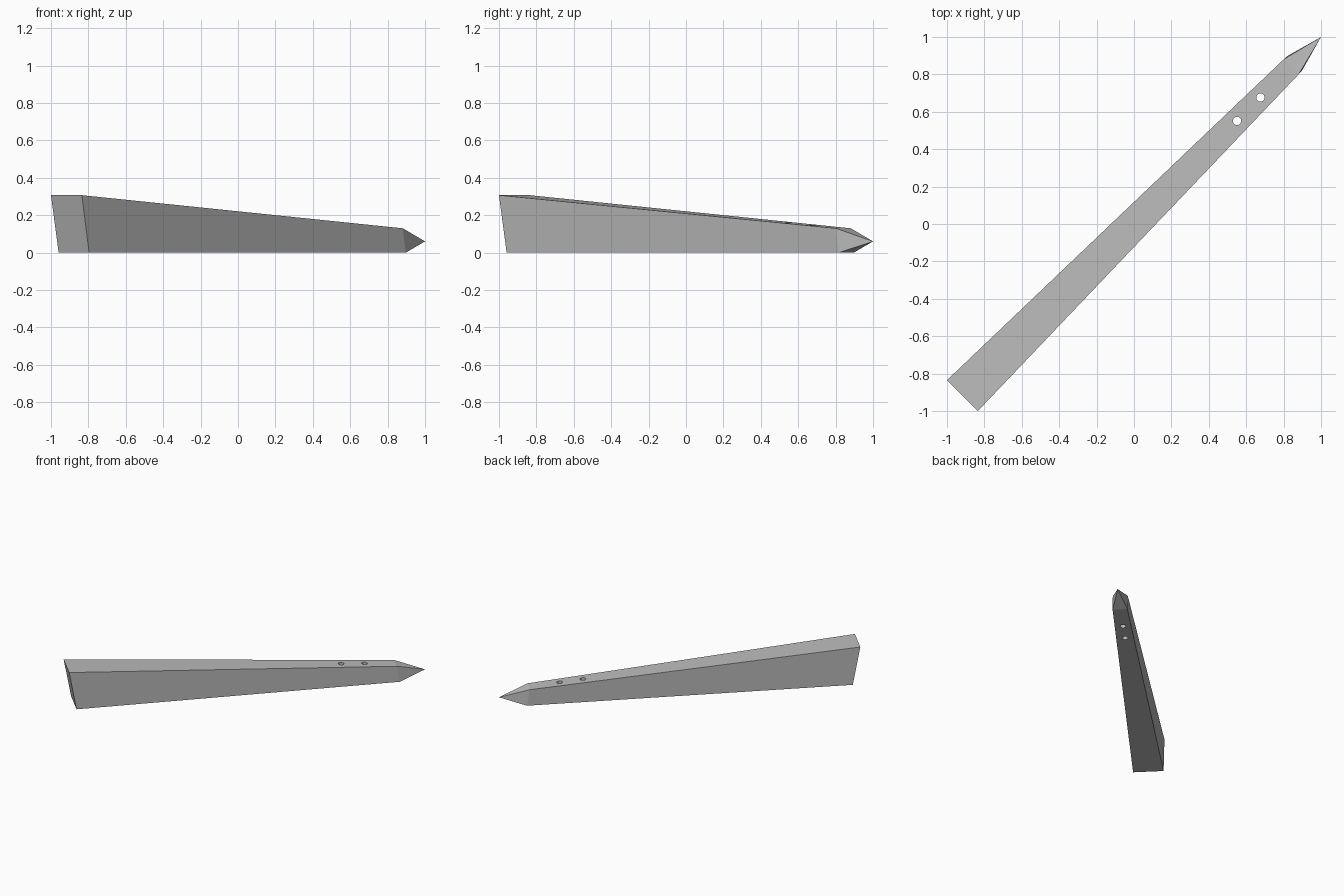
import bpy, bmesh
from math import sqrt, pi
from mathutils import Vector

default = bpy.data.objects.get("Cube")
if default:
    bpy.data.objects.remove(default)

# Plain grey material
grey = bpy.data.materials.new("stake grey")
grey.use_nodes = True
colour = (0.5, 0.5, 0.5, 1)
grey.diffuse_color = colour
grey.node_tree.nodes["Principled BSDF"].inputs["Base Color"].default_value = colour

# Side profile: distance along the diagonal, height
PROFILE = [(-0.9175, 0.307), (-0.8775, 0), (0.8575, 0), (0.841, 0.13)]


def half_width(s):
    """Taper from the wide end to the shoulder of the point."""
    return 0.0825 - (s + 0.9175) * 0.0242


def diagonal(s, side, z):
    d = side * half_width(s)
    return Vector((s + d, s - d, z))


# Tapered wedge body with a four-sided point
bm = bmesh.new()
rings = [[bm.verts.new(diagonal(s, side, z)) for s, z in PROFILE] for side in (-1, 1)]
left, right = rings
tip = bm.verts.new((1, 1, 0.06))
bm.faces.new(left)
bm.faces.new(right)
for i in range(3):
    bm.faces.new((left[i], left[i + 1], right[i + 1], right[i])) if i != 2 else None
bm.faces.new((left[3], left[0], right[0], right[3]))
shoulder = [left[2], left[3], right[3], right[2]]
for a, b in zip(shoulder, shoulder[1:] + shoulder[:1]):
    bm.faces.new((a, b, tip))
bmesh.ops.recalc_face_normals(bm, faces=bm.faces)
mesh = bpy.data.meshes.new("stake_body")
bm.to_mesh(mesh)
bm.free()
mesh.materials.append(grey)
body = bpy.data.objects.new("stake_body", mesh)
bpy.context.collection.objects.link(body)

# Two round holes drilled straight through near the point
for i, s in enumerate((0.551, 0.676)):
    bpy.ops.mesh.primitive_cylinder_add(vertices=24, radius=0.022, depth=1, location=(s, s, 0))
    cutter = bpy.context.object
    cutter.name = f"hole_cutter_{i + 1}"
    cutter.data.materials.append(grey)
    cutter.hide_render = True
    cutter.hide_set(True)
    drill = body.modifiers.new(f"hole_{i + 1}", "BOOLEAN")
    drill.operation = "DIFFERENCE"
    drill.solver = "EXACT"
    drill.object = cutter
